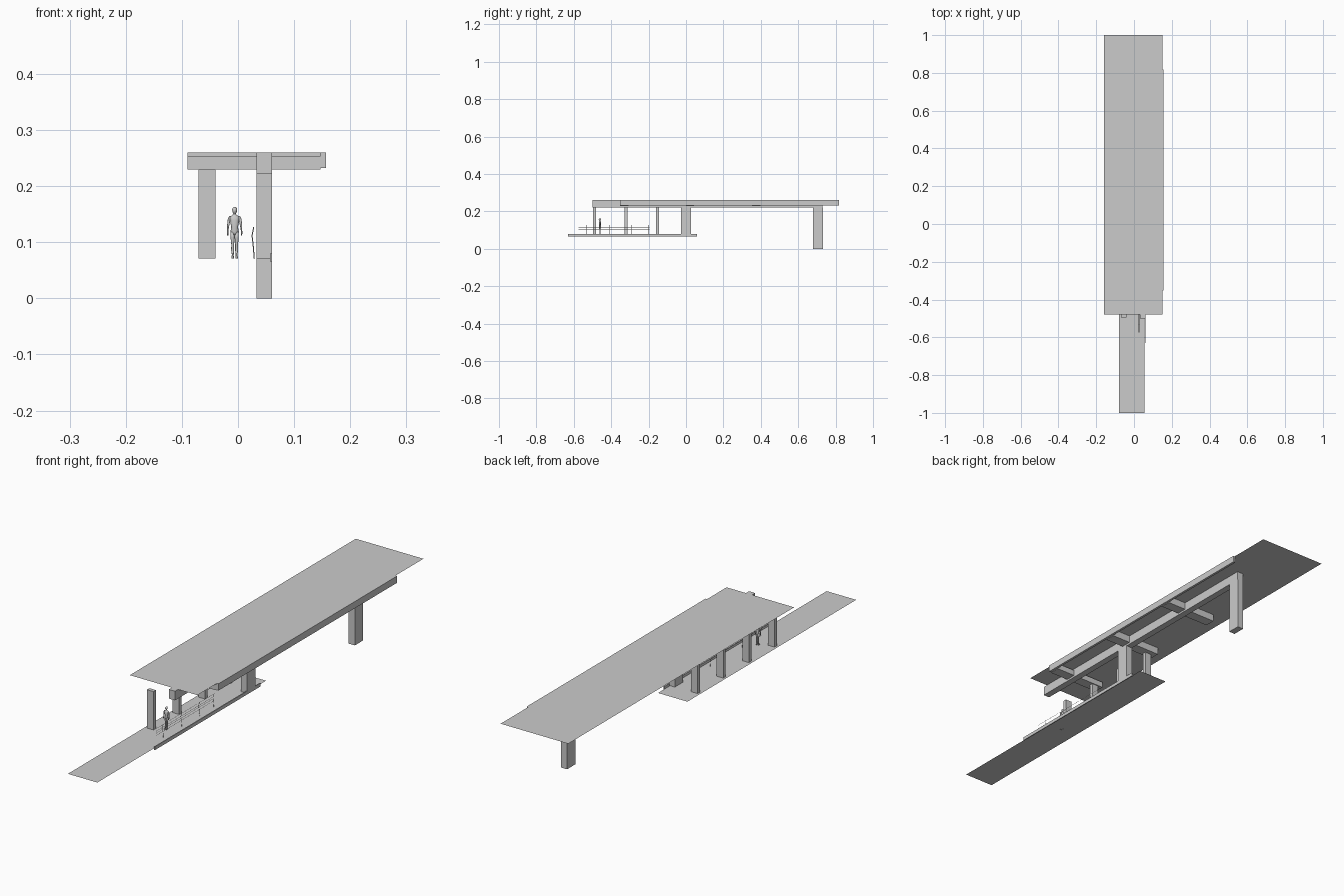
import bpy, bmesh, math
from mathutils import Vector

if "Cube" in bpy.data.objects:
    bpy.data.objects.remove(bpy.data.objects["Cube"])


def finish(name, bm, smooth=False):
    me = bpy.data.meshes.new(name)
    bm.to_mesh(me)
    bm.free()
    ob = bpy.data.objects.new(name, me)
    bpy.context.collection.objects.link(ob)
    if smooth:
        for p in me.polygons:
            p.use_smooth = True
    return ob


def box(name, x, y, z):
    """Box from (min, max) ranges."""
    bm = bmesh.new()
    bmesh.ops.create_cube(bm, size=1)
    for v in bm.verts:
        v.co = [r[0] + (c + 0.5) * (r[1] - r[0]) for c, r in zip(v.co, (x, y, z))]
    return finish(name, bm)


def sheet(name, x, y, z):
    """Single flat face."""
    bm = bmesh.new()
    bm.faces.new([bm.verts.new(p) for p in
                  ((x[0], y[0], z), (x[1], y[0], z), (x[1], y[1], z), (x[0], y[1], z))])
    return finish(name, bm)


def loft(bm, rings, n=12):
    """Stack of horizontal ellipses: (x, y, z, rx, ry)."""
    loops = [[bm.verts.new((x + rx * math.cos(2 * math.pi * i / n),
                            y + ry * math.sin(2 * math.pi * i / n), z)) for i in range(n)]
             for x, y, z, rx, ry in rings]
    for a, b in zip(loops, loops[1:]):
        for i in range(n):
            j = (i + 1) % n
            bm.faces.new((a[i], a[j], b[j], b[i]))
    bm.faces.new(loops[0][::-1])
    bm.faces.new(loops[-1])


def tube(name, pts, r):
    """Thin round bar along a path."""
    cu = bpy.data.curves.new(name, 'CURVE')
    cu.dimensions = '3D'
    cu.bevel_depth = r
    cu.bevel_resolution = 0
    cu.use_fill_caps = True
    sp = cu.splines.new('POLY')
    sp.points.add(len(pts) - 1)
    for p, co in zip(sp.points, pts):
        p.co = (*co, 1)
    ob = bpy.data.objects.new(name, cu)
    bpy.context.collection.objects.link(ob)


FLOOR, TOP = 0.071, 0.26

# Flat roof and walkway sheets
sheet("roof", (-0.16, 0.15), (-0.48, 1.0), TOP)
sheet("walkway", (-0.08, 0.055), (-1.0, 0.105), FLOOR)
box("walkway_edge", (0.057, 0.061), (-0.63, 0.06), (0.066, 0.08))

# Main beam, edge beam and cross beams
box("main_beam", (0.033, 0.061), (-0.5, 0.73), (0.222, TOP))
box("edge_beam", (0.147, 0.157), (-0.352, 0.818), (0.232, TOP))
for i, (y, top) in enumerate(((-0.33, 0.254), (0.022, TOP), (0.375, TOP))):
    box(f"cross_beam_{i}", (-0.09, 0.147), (y - 0.022, y + 0.022), (0.23, top))

# Heavy columns under the main beam
box("middle_column", (0.033, 0.061), (-0.028, 0.026), (FLOOR, 0.222))
box("rear_column", (0.033, 0.061), (0.678, 0.732), (0, 0.222))

# Row of slim columns along the left side
for i in range(4):
    y = -0.488 + i * 0.168
    box(f"side_column_{i}", (-0.07, -0.04), (y - 0.008, y + 0.008), (FLOOR, 0.23))

# Thin guard rail with leaning posts
for i, y in enumerate((-0.53, -0.41, -0.293, -0.2)):
    tube(f"rail_post_{i}", [(0.029, y, FLOOR), (0.027, y, 0.095), (0.025, y, 0.112),
                            (0.028, y, 0.127)], 0.0009)
for i, (x, z) in enumerate(((0.026, 0.095), (0.025, 0.104), (0.025, 0.112), (0.028, 0.125))):
    tube(f"rail_bar_{i}", [(x, -0.575, z), (x, -0.195, z)], 0.0006)

# Standing figure for scale
CX, CY = -0.006, -0.46
bm = bmesh.new()
# torso
loft(bm, [(CX, CY, 0.113, 0.0045, 0.004), (CX, CY, 0.118, 0.0075, 0.0055),
          (CX, CY, 0.127, 0.0060, 0.0045), (CX, CY - 0.001, 0.139, 0.0082, 0.0055),
          (CX, CY, 0.145, 0.0088, 0.0048), (CX, CY, 0.148, 0.0045, 0.0032),
          (CX, CY, 0.150, 0.0022, 0.0024)])
# neck and head
loft(bm, [(CX, CY, 0.147, 0.0022, 0.0024), (CX, CY, 0.151, 0.0021, 0.0024),
          (CX, CY - 0.001, 0.153, 0.0035, 0.0042), (CX, CY - 0.001, 0.158, 0.0046, 0.0056),
          (CX, CY, 0.161, 0.0038, 0.0048), (CX, CY, 0.163, 0.0014, 0.0018)])
for s in (-1, 1):
    # arm
    loft(bm, [(CX + s * 0.0122, CY - 0.003, 0.112, 0.0010, 0.0014),
              (CX + s * 0.0124, CY - 0.002, 0.117, 0.0015, 0.0022),
              (CX + s * 0.0122, CY - 0.001, 0.121, 0.0012, 0.0014),
              (CX + s * 0.0115, CY, 0.130, 0.0020, 0.0021),
              (CX + s * 0.0098, CY, 0.141, 0.0024, 0.0026),
              (CX + s * 0.0080, CY, 0.147, 0.0016, 0.0018)])
    # leg and foot
    loft(bm, [(CX + s * 0.0036, CY - 0.004, FLOOR, 0.0024, 0.0070),
              (CX + s * 0.0036, CY - 0.003, 0.0735, 0.0022, 0.0055),
              (CX + s * 0.0033, CY, 0.077, 0.0016, 0.0020),
              (CX + s * 0.0036, CY + 0.001, 0.087, 0.0027, 0.0031),
              (CX + s * 0.0034, CY, 0.095, 0.0024, 0.0026),
              (CX + s * 0.0037, CY, 0.108, 0.0036, 0.0042),
              (CX + s * 0.0036, CY, 0.118, 0.0037, 0.0048)])
finish("standing_figure", bm, True)
